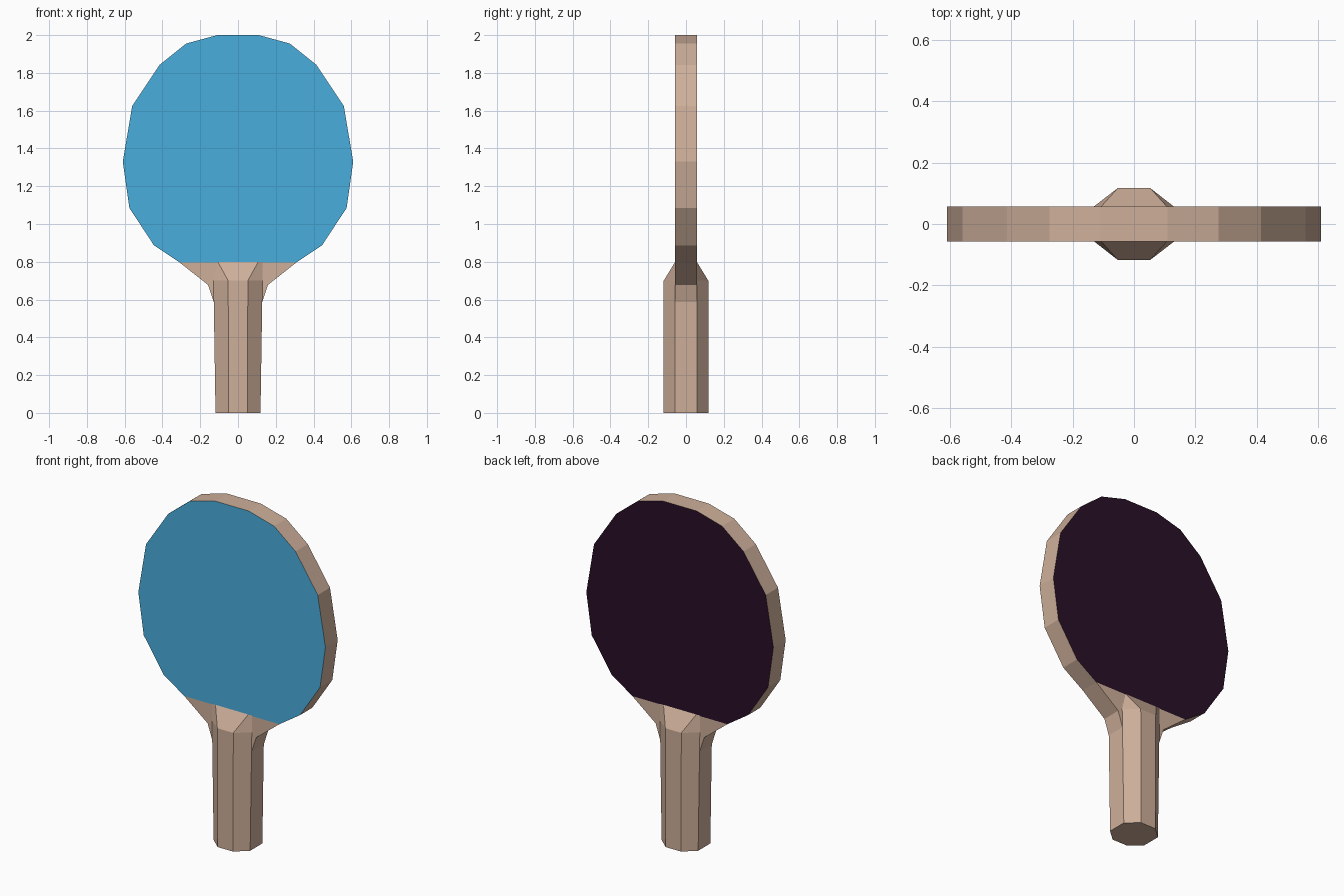
import bpy, bmesh

if "Cube" in bpy.data.objects:
    bpy.data.objects.remove(bpy.data.objects["Cube"])


def material(name, rgb):
    """Flat material from 0-255 sRGB values, stored as linear."""
    m = bpy.data.materials.new(name)
    lin = [((c / 255 + 0.055) / 1.055) ** 2.4 for c in rgb]
    m.diffuse_color = (*lin, 1.0)
    m.use_nodes = True
    m.node_tree.nodes["Principled BSDF"].inputs["Base Color"].default_value = m.diffuse_color
    return m


wood = material("pale_wood", (206, 175, 154))
blue = material("blue_rubber", (74, 174, 220))
dark = material("dark_rubber", (40, 16, 39))


def finish(name, bm, mats):
    bmesh.ops.recalc_face_normals(bm, faces=bm.faces)
    mesh = bpy.data.meshes.new(name)
    bm.to_mesh(mesh)
    bm.free()
    for m in mats:
        mesh.materials.append(m)
    obj = bpy.data.objects.new(name, mesh)
    bpy.context.collection.objects.link(obj)
    return obj


# Blade: mirrored half outline (x, z), extruded through the thickness
T = 0.057
RUBBER_Z = 0.797
half = [(0.11, 2.0), (0.275, 1.955), (0.415, 1.843), (0.56, 1.625),
        (0.61, 1.33), (0.575, 1.085), (0.445, 0.887), (0.31, RUBBER_Z),
        (0.158, 0.677), (0.126, 0.58)]
outline = half + [(-x, z) for x, z in reversed(half)]
n = len(outline)
bm = bmesh.new()
sides = {s: [bm.verts.new((x, s * T, z)) for x, z in outline] for s in (-1, 1)}
for i in range(n):
    j = (i + 1) % n
    bm.faces.new((sides[-1][i], sides[-1][j], sides[1][j], sides[1][i]))
# Each flat side is split into rubber above and bare wood below
for s, slot in ((-1, 1), (1, 2)):
    ring = sides[s]
    rubber = bm.faces.new([v for v in ring if v.co.z >= RUBBER_Z - 1e-4])
    rubber.material_index = slot
    bm.faces.new([v for v in ring if v.co.z <= RUBBER_Z + 1e-4])
finish("blade", bm, [wood, blue, dark])


# Handle: octagonal rings, the last one sloping into the blade
def octagon(bm, z, face_x, face_y, side_x):
    q = [(side_x, T), (face_x, face_y)]
    pts = q + [(-x, y) for x, y in reversed(q)]
    pts += [(-x, -y) for x, y in pts]
    return [bm.verts.new((x, y, z)) for x, y in pts]


bm = bmesh.new()
rings = [octagon(bm, *r) for r in ((0.0, 0.05, 0.118, 0.119),
                                   (0.7, 0.052, 0.118, 0.13),
                                   (0.8, 0.107, T, 0.131))]
for a, b in zip(rings, rings[1:]):
    for i in range(8):
        j = (i + 1) % 8
        bm.faces.new((a[i], a[j], b[j], b[i]))
bm.faces.new(rings[0])
bm.faces.new(rings[-1])
finish("handle", bm, [wood])
